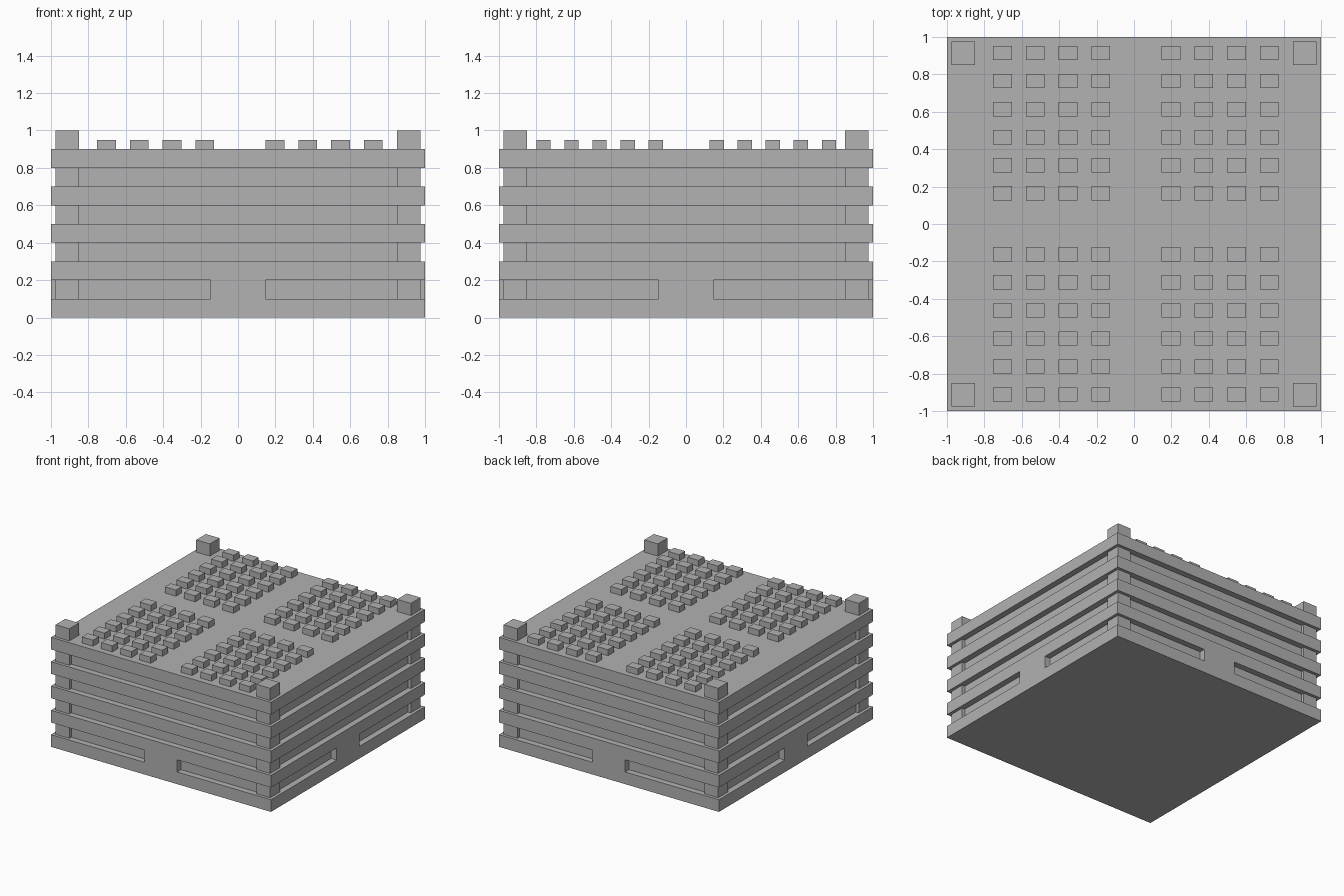
import bpy
import bmesh
from mathutils import Matrix, Vector

cube = bpy.data.objects.get("Cube")
if cube:
    bpy.data.objects.remove(cube, do_unlink=True)

GREY = (0.445, 0.445, 0.445, 1)
concrete = bpy.data.materials.new("concrete grey")
concrete.use_nodes = True
concrete.diffuse_color = GREY
concrete.node_tree.nodes["Principled BSDF"].inputs["Base Color"].default_value = GREY


def boxes(name, items):
    """One object made of boxes, each given as (centre, size)."""
    bm = bmesh.new()
    for centre, size in items:
        place = Matrix.Translation(Vector(centre)) @ Matrix.Diagonal((*size, 1))
        bmesh.ops.create_cube(bm, size=1, matrix=place)
    mesh = bpy.data.meshes.new(name)
    bm.to_mesh(mesh)
    bm.free()
    mesh.materials.append(concrete)
    obj = bpy.data.objects.new(name, mesh)
    bpy.context.collection.objects.link(obj)
    return obj


STOREY, SLAB, FLOORS = 0.2, 0.1, 5
ROOF = STOREY * (FLOORS - 1) + SLAB

# Projecting floor slabs
for i in range(FLOORS):
    boxes(f"floor_slab_{i + 1}", [((0, 0, i * STOREY + SLAB / 2), (2, 2, SLAB))])

# Recessed walls between the slabs
for i in range(FLOORS - 1):
    boxes(f"recessed_wall_{i + 1}",
          [((0, 0, i * STOREY + SLAB * 1.5), (1.9, 1.9, SLAB))])

# Flush panels in the middle of each ground floor side
boxes("entrance_panels", [
    ((0, 0, SLAB * 1.5), (0.295, 2, SLAB)),
    ((0, 0, SLAB * 1.5), (2, 0.295, SLAB)),
])

# Corner posts rising above the roof
for side, sx in (("right", -1), ("left", 1)):
    for end, sy in (("front", -1), ("back", 1)):
        boxes(f"{end}_{side}_corner_post",
              [((sx * 0.913, sy * 0.913, 0.55), (0.125, 0.125, 0.9))])

# Four groups of small roof blocks
for side, x0 in (("right", -0.703), ("left", 0.198)):
    for end, y0 in (("front", -0.912), ("back", 0.164)):
        boxes(f"{end}_{side}_roof_blocks", [
            ((x0 + 0.175 * c, y0 + 0.15 * r, ROOF + 0.025), (0.1, 0.076, 0.05))
            for c in range(4) for r in range(6)
        ])
